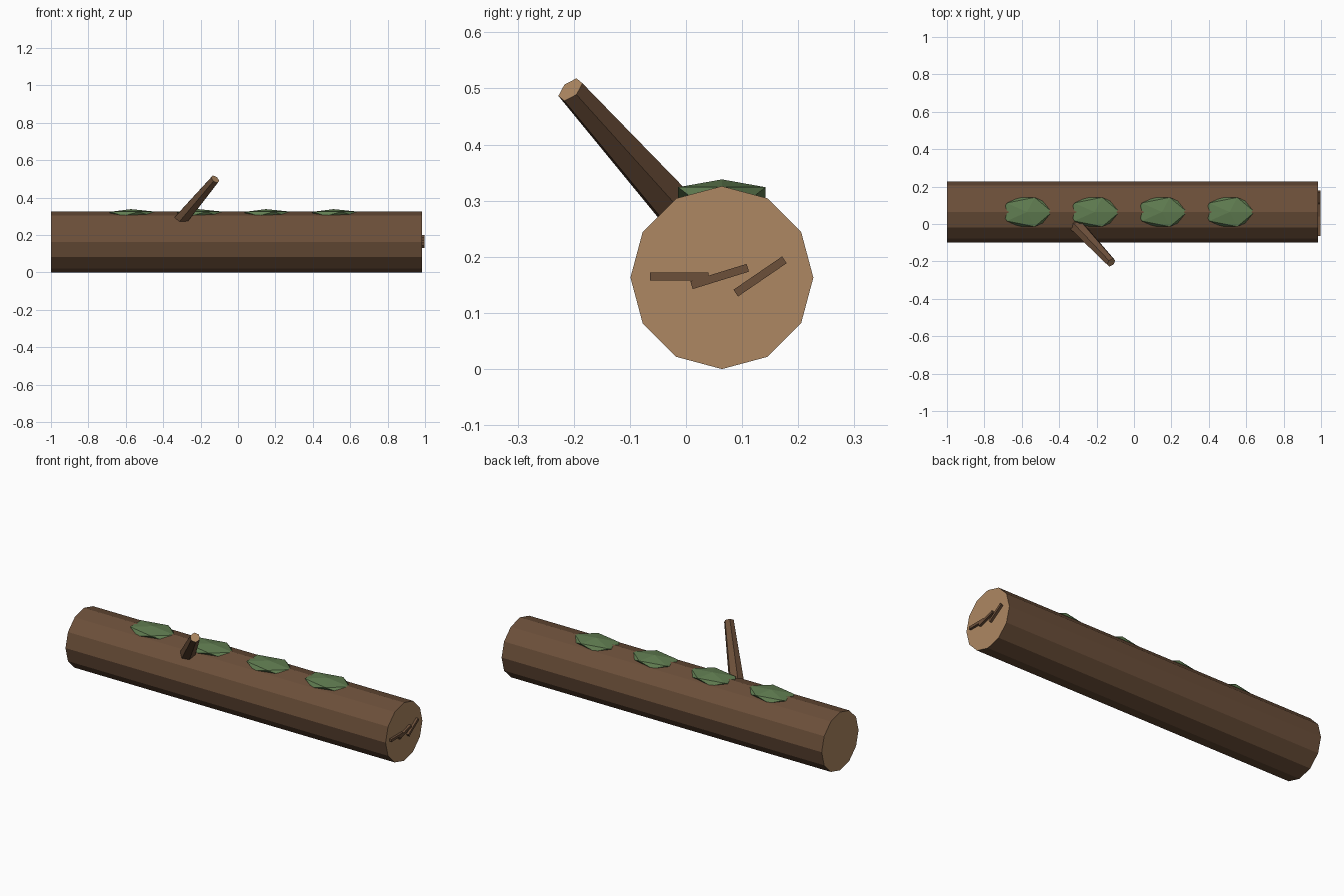
import bpy
import math
from mathutils import Euler, Vector

cube = bpy.data.objects.get("Cube")
if cube:
    bpy.data.objects.remove(cube, do_unlink=True)


def material(name, rgb):
    mat = bpy.data.materials.new(name)
    mat.use_nodes = True
    colour = (*rgb, 1.0)
    mat.diffuse_color = colour
    mat.node_tree.nodes["Principled BSDF"].inputs["Base Color"].default_value = colour
    return mat


bark = material("bark_brown", (0.15, 0.079, 0.042))
wood = material("cut_wood", (0.42, 0.245, 0.122))
moss = material("moss_green", (0.118, 0.205, 0.082))


def finish(name, *mats):
    obj = bpy.context.object
    obj.name = name
    for mat in mats:
        obj.data.materials.append(mat)
    return obj


def paint_ends(obj, ends):
    """Cut wood on the end caps whose local z direction is in ends."""
    for face in obj.data.polygons:
        if abs(face.normal.z) > 0.9 and math.copysign(1, face.normal.z) in ends:
            face.material_index = 1


LOG_Y, LOG_R = 0.064, 0.163
LOG_START, LOG_END = -1.0, 0.984

# Trunk lying along x, with both ends cut
bpy.ops.mesh.primitive_cylinder_add(
    vertices=12, radius=LOG_R, depth=LOG_END - LOG_START,
    location=((LOG_START + LOG_END) / 2, LOG_Y, LOG_R),
    rotation=(0, math.pi / 2, 0))
paint_ends(finish("log", bark, wood), (-1, 1))

# Tapered broken branch, rooted inside the trunk
tilt = Euler((0.6, 0.7, 0))
tip = Vector((-0.122, -0.206, 0.498))
length = 0.4
axis = tilt.to_matrix() @ Vector((0, 0, 1))
bpy.ops.mesh.primitive_cone_add(
    vertices=6, radius1=0.042, radius2=0.026, depth=length,
    location=tip - axis * length / 2, rotation=tilt)
paint_ends(finish("branch", bark, wood), (1,))

# Moss clumps along the top
for i in range(4):
    bpy.ops.mesh.primitive_ico_sphere_add(
        subdivisions=1, radius=1, location=(-0.572 + 0.361 * i, LOG_Y, 0.3127))
    clump = finish(f"moss_clump_{i + 1}", moss)
    clump.scale = (0.15, 0.0917, 0.0253)

# Cracks fanned across the cut end
for i in range(3):
    bpy.ops.mesh.primitive_cube_add(
        size=1, location=(LOG_END + 0.004, -0.012 + 0.072 * i, LOG_R + 0.002),
        rotation=(0.3 * i, 0, 0))
    crack = finish(f"end_crack_{i + 1}", bark)
    crack.scale = (0.018, 0.105, 0.0145)
